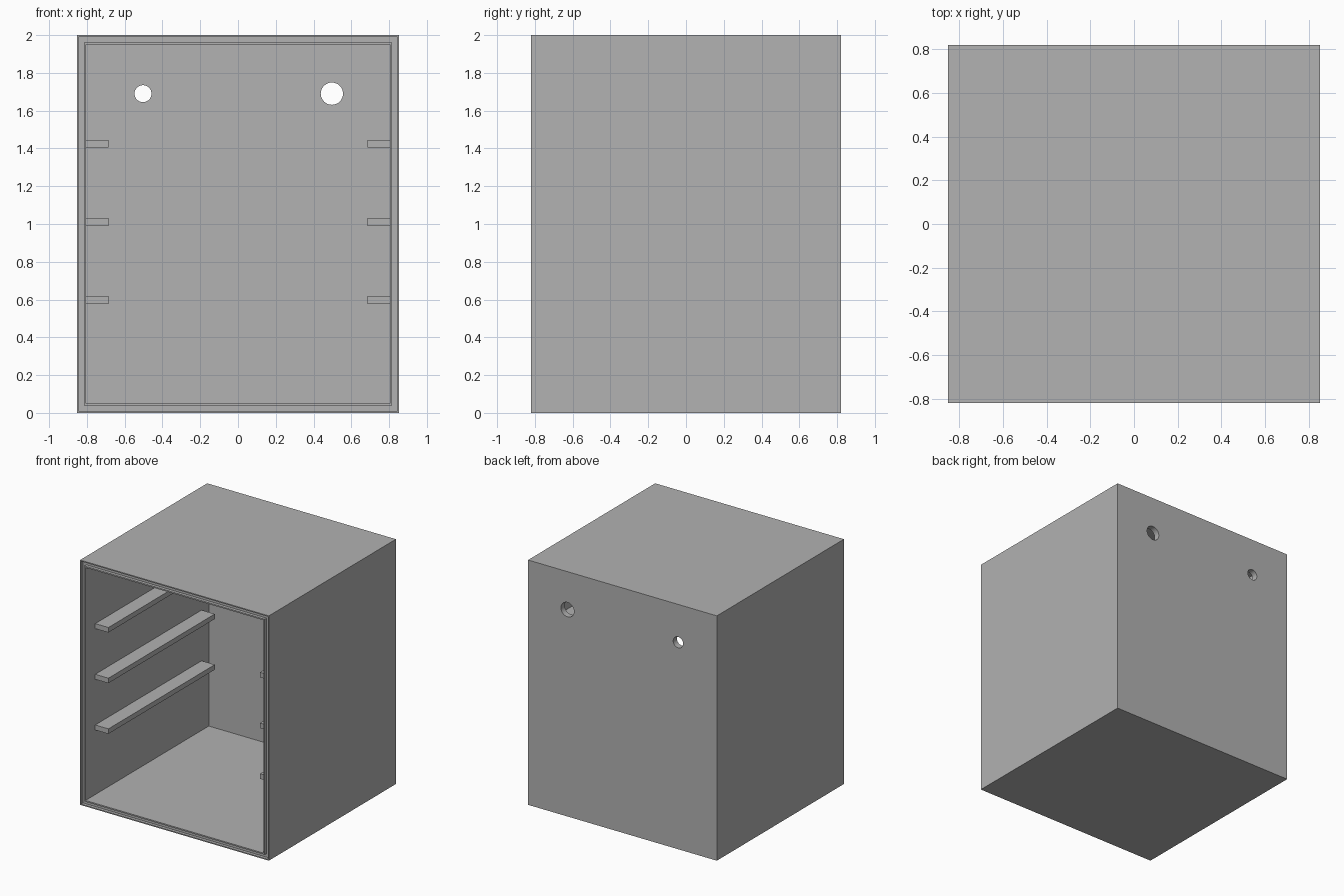
import bpy
import bmesh

cube = bpy.data.objects.get("Cube")
if cube:
    bpy.data.objects.remove(cube, do_unlink=True)

HALF_X, HALF_Y, HEIGHT = 0.853, 0.82, 2.0
WALL = 0.049

grey = bpy.data.materials.new("mid_grey")
grey.use_nodes = True
colour = (0.445, 0.445, 0.445, 1)
grey.diffuse_color = colour
grey.node_tree.nodes["Principled BSDF"].inputs["Base Color"].default_value = colour


def make_object(name, bm):
    bmesh.ops.recalc_face_normals(bm, faces=bm.faces)
    mesh = bpy.data.meshes.new(name)
    bm.to_mesh(mesh)
    bm.free()
    mesh.materials.append(grey)
    obj = bpy.data.objects.new(name, mesh)
    bpy.context.collection.objects.link(obj)
    return obj


def ring(bm, inset, y):
    x, low, high = HALF_X - inset, inset, HEIGHT - inset
    return [bm.verts.new(p) for p in
            ((-x, y, low), (x, y, low), (x, y, high), (-x, y, high))]


# Open-fronted cabinet: (inset, y) rings run outside, over the grooved rim, then inside
rim, groove = -HALF_Y, -HALF_Y + 0.025
profile = [(0, HALF_Y), (0, rim), (0.009, rim), (0.009, groove),
           (0.038, groove), (0.038, rim), (WALL, rim), (WALL, HALF_Y - WALL)]
bm = bmesh.new()
rings = [ring(bm, inset, y) for inset, y in profile]
for a, b in zip(rings, rings[1:]):
    for i in range(4):
        j = (i + 1) % 4
        bm.faces.new((a[i], a[j], b[j], b[i]))
bm.faces.new(rings[0])
bm.faces.new(rings[-1])
cabinet = make_object("cabinet_shell", bm)

# Two round cable holes through the back panel
for x, radius in ((-0.503, 0.045), (0.497, 0.059)):
    bpy.ops.mesh.primitive_cylinder_add(vertices=32, radius=radius, depth=0.2,
                                        location=(x, HALF_Y, 1.69),
                                        rotation=(1.570796, 0, 0))
    cutter = bpy.context.object
    cutter.name = "hole_cutter"
    cutter.hide_render = True
    cutter.data.materials.append(grey)
    cut = cabinet.modifiers.new("cable_hole", "BOOLEAN")
    cut.operation = "DIFFERENCE"
    cut.solver = "EXACT"
    cut.object = cutter
    bpy.ops.object.select_all(action="DESELECT")
    cabinet.select_set(True)
    bpy.context.view_layer.objects.active = cabinet
    bpy.ops.object.modifier_apply(modifier=cut.name)
    bpy.data.objects.remove(cutter, do_unlink=True)
bpy.ops.object.shade_smooth_by_angle(angle=0.5)

# Three pairs of shelf rails on the side walls
for level, z in zip(("lower", "middle", "upper"), (0.597, 1.011, 1.425)):
    for side, sign in (("left", 1), ("right", -1)):
        bm = bmesh.new()
        bmesh.ops.create_cube(bm, size=1)
        bmesh.ops.scale(bm, vec=(0.12, 1.373, 0.041), verts=bm.verts)
        bmesh.ops.translate(bm, vec=(sign * 0.745, -0.008, z), verts=bm.verts)
        make_object(f"{level}_{side}_shelf_rail", bm)
